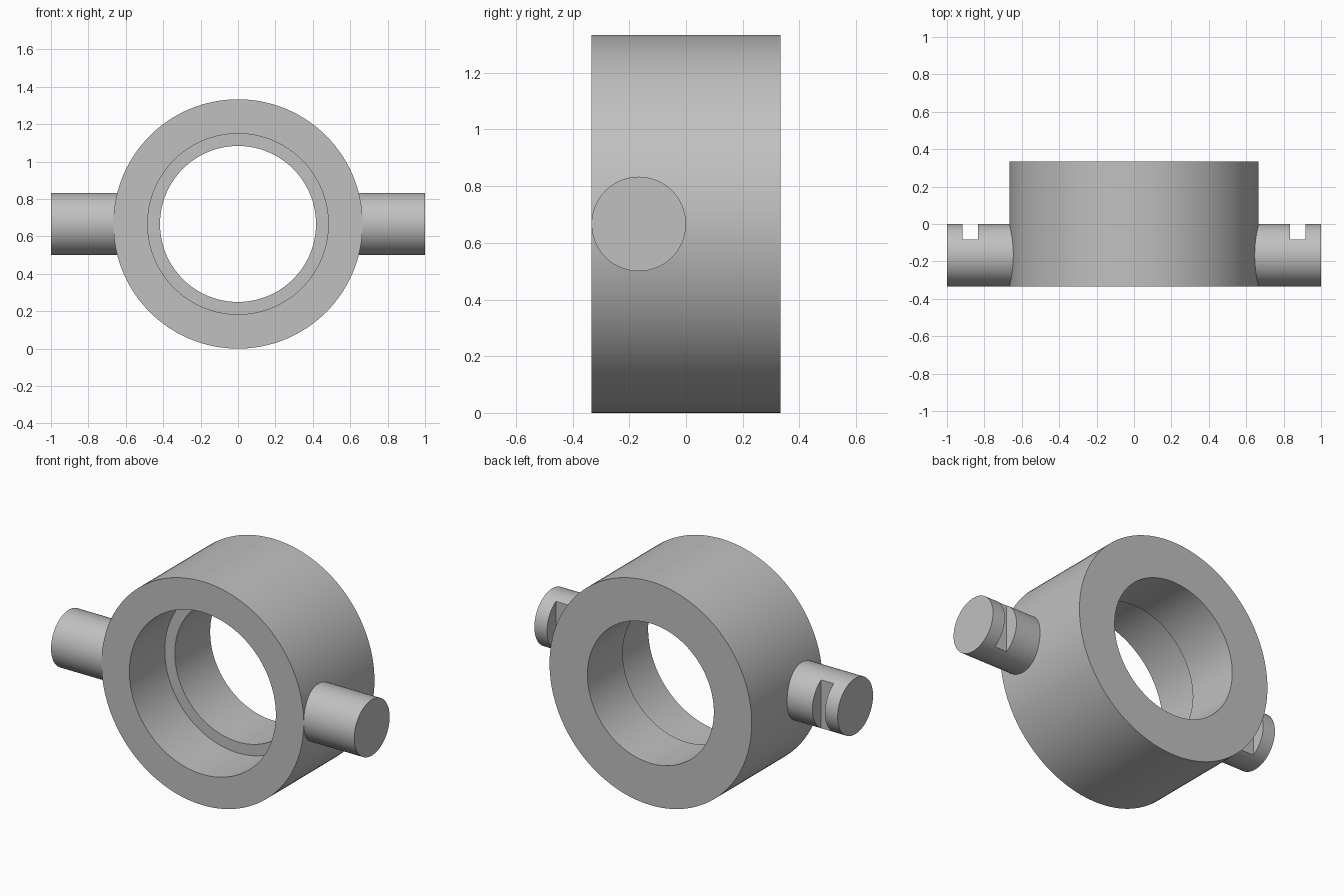
import bpy, bmesh
from math import pi
from mathutils import Matrix, Vector

if "Cube" in bpy.data.objects:
    bpy.data.objects.remove(bpy.data.objects["Cube"], do_unlink=True)

R = 2 / 3             # ring outer radius and height of its axis
HALF = 1 / 3          # half the ring width
PIN_R = 1 / 6
PIN_Y = -1 / 6

grey = bpy.data.materials.new("plain_grey")
grey.use_nodes = True
colour = (0.53, 0.53, 0.53, 1)
grey.diffuse_color = colour
grey.node_tree.nodes["Principled BSDF"].inputs["Base Color"].default_value = colour


def make_object(name, bm):
    bmesh.ops.recalc_face_normals(bm, faces=bm.faces)
    mesh = bpy.data.meshes.new(name)
    bm.to_mesh(mesh)
    bm.free()
    mesh.materials.append(grey)
    obj = bpy.data.objects.new(name, mesh)
    bpy.context.collection.objects.link(obj)
    return obj


def select_only(obj):
    bpy.ops.object.select_all(action='DESELECT')
    obj.select_set(True)
    bpy.context.view_layer.objects.active = obj


def smooth(obj):
    select_only(obj)
    bpy.ops.object.shade_smooth_by_angle(angle=pi / 6)


# Ring with a stepped bore, turned about the y axis
profile = [(R, -HALF), (R, HALF), (0.417, HALF), (0.417, 0), (0.483, 0), (0.483, -HALF)]
bm = bmesh.new()
verts = [bm.verts.new((0, y, R + r)) for r, y in profile]
edges = [bm.edges.new((verts[i - 1], verts[i])) for i in range(len(verts))]
bmesh.ops.spin(bm, geom=verts + edges, cent=(0, 0, R), axis=(0, 1, 0),
               angle=2 * pi, steps=128, use_merge=True)
bmesh.ops.remove_doubles(bm, verts=bm.verts, dist=1e-5)
smooth(make_object("stepped_ring", bm))

# Side pins, each with a slot cut across its back
for side, label in ((1, "left"), (-1, "right")):
    bm = bmesh.new()
    inner = 0.6
    place = Matrix.Translation((side * (1 + inner) / 2, PIN_Y, R)) @ Matrix.Rotation(pi / 2, 4, 'Y')
    bmesh.ops.create_cone(bm, cap_ends=True, segments=96, radius1=PIN_R, radius2=PIN_R,
                          depth=1 - inner, matrix=place)
    pin = make_object(label + "_pin", bm)

    bm = bmesh.new()
    slot_place = Matrix.Translation((side * 0.875, 0.0167, R)) @ Matrix.Diagonal(Vector((0.083, 0.2, 0.6, 1)))
    bmesh.ops.create_cube(bm, size=1, matrix=slot_place)
    cutter = make_object(label + "_slot_cutter", bm)
    cutter.hide_render = True

    cut = pin.modifiers.new("slot", 'BOOLEAN')
    cut.operation = 'DIFFERENCE'
    cut.solver = 'EXACT'
    cut.object = cutter
    select_only(pin)
    bpy.ops.object.modifier_apply(modifier=cut.name)
    bpy.data.objects.remove(cutter, do_unlink=True)
    smooth(pin)
